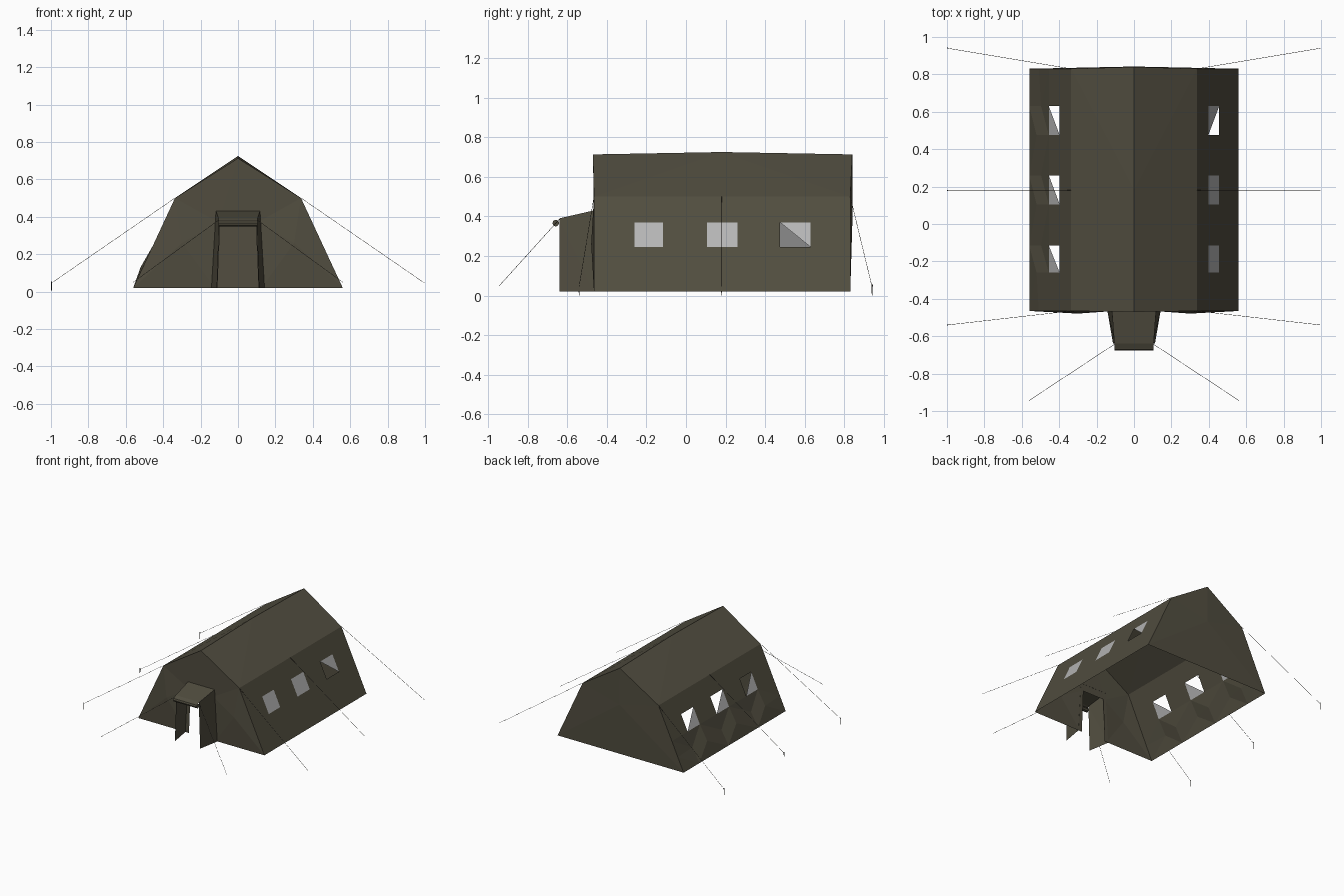
import bpy
import bmesh
import random
from mathutils import Vector

random.seed(4)
cube = bpy.data.objects.get("Cube")
if cube:
    bpy.data.objects.remove(cube)


def material(name, rgb):
    m = bpy.data.materials.new(name)
    m.use_nodes = True
    m.diffuse_color = (*rgb, 1)
    m.node_tree.nodes["Principled BSDF"].inputs["Base Color"].default_value = (*rgb, 1)
    return m


CANVAS = material("olive canvas", (0.082, 0.074, 0.05))
PANE = material("pale window film", (0.46, 0.46, 0.46))
DARK = material("dark rope", (0.03, 0.028, 0.022))


def sheet(name, polys, mat):
    """Object made of polygons, with shared corners merged."""
    bm = bmesh.new()
    for poly in polys:
        bm.faces.new([bm.verts.new(p) for p in poly])
    bmesh.ops.remove_doubles(bm, verts=bm.verts, dist=0.0005)
    bmesh.ops.triangulate(bm, faces=bm.faces)
    bmesh.ops.recalc_face_normals(bm, faces=bm.faces)
    me = bpy.data.meshes.new(name)
    bm.to_mesh(me)
    bm.free()
    me.materials.append(mat)
    ob = bpy.data.objects.new(name, me)
    bpy.context.collection.objects.link(ob)
    return ob


def rod(name, a, b, r1, r2, sides=4):
    a, b = Vector(a), Vector(b)
    bpy.ops.mesh.primitive_cone_add(vertices=sides, radius1=r1, radius2=r2,
                                    depth=(b - a).length, location=(a + b) / 2)
    ob = bpy.context.object
    ob.rotation_euler = (b - a).to_track_quat('Z', 'Y').to_euler()
    ob.name = name
    ob.data.materials.append(DARK)
    return ob


FRONT, MID, BACK = -0.465, 0.18, 0.83
BASE, EAVE, RIDGE = 0.02, 0.5, 0.713
FOOT_X, EAVE_X = 0.56, 0.337

# Roof slopes, with the ridge slightly raised in the middle
ridge = [(0, FRONT - 0.005, RIDGE), (0, MID, RIDGE + 0.012), (0, BACK + 0.01, RIDGE)]
for s, side in ((1, "left"), (-1, "right")):
    eave = [(s * EAVE_X, y, EAVE) for y in (FRONT, MID, BACK)]
    sheet(side + "_roof", [[eave[i], eave[i + 1], ridge[i + 1], ridge[i]]
                           for i in range(2)], CANVAS)

# Side walls with window openings
YS = [FRONT, -0.26, -0.115, 0.105, 0.26, 0.475, 0.63, BACK]
ZS = [BASE, 0.13, 0.245, 0.37, EAVE]
for s, side in ((1, "left"), (-1, "right")):
    def wall_point(i, j):
        z = ZS[j]
        t = (z - BASE) / (EAVE - BASE)
        x = FOOT_X + (EAVE_X - FOOT_X) * t
        # Loose canvas creases on one side only
        if s < 0 and j == 1 and 0 < i < len(YS) - 1:
            x += 0.012 if i % 2 else -0.012
        return (s * x, YS[i], z)

    walls = []
    for i in range(len(YS) - 1):
        for j in range(len(ZS) - 1):
            quad = [wall_point(i, j), wall_point(i + 1, j),
                    wall_point(i + 1, j + 1), wall_point(i, j + 1)]
            if j == 2 and i in (1, 3, 5):
                # Some window films are torn to a triangle
                if s > 0 and i < 5:
                    sheet(f"{side}_window_{i // 2 + 1}", [quad], PANE)
                elif s > 0:
                    sheet(f"{side}_window_{i // 2 + 1}", [quad[1:]], PANE)
                else:
                    sheet(f"{side}_window_{i // 2 + 1}", [quad[:2] + quad[3:]], PANE)
            else:
                walls.append(quad)
    sheet(side + "_wall", walls, CANVAS)

# Back wall, bulging slightly outwards
outline = [(-FOOT_X, BACK, BASE), (FOOT_X, BACK, BASE), (EAVE_X, BACK, EAVE),
           ridge[2], (-EAVE_X, BACK, EAVE)]
hub = (0, BACK + 0.012, 0.42)
sheet("back_wall", [[p, outline[(i + 1) % 5], hub]
                    for i, p in enumerate(outline)], CANVAS)

# Front wall around the doorway, with creased side panels
DOOR_FOOT, DOOR_HEAD, DOOR_Z = 0.125, 0.105, 0.37
front = [[(-EAVE_X, FRONT, EAVE), (-DOOR_HEAD, FRONT, DOOR_Z),
          (DOOR_HEAD, FRONT, DOOR_Z), (EAVE_X, FRONT, EAVE), ridge[0]]]
for s in (1, -1):
    panel = [(s * FOOT_X, FRONT, BASE), (s * DOOR_FOOT, FRONT, BASE),
             (s * DOOR_HEAD, FRONT, DOOR_Z), (s * EAVE_X, FRONT, EAVE)]
    crease = (s * 0.3, FRONT - 0.014, 0.26)
    front += [[p, panel[(i + 1) % 4], crease] for i, p in enumerate(panel)]
sheet("front_wall", front, CANVAS)

# Entrance porch: two tapering side walls, a sloping roof and a short valance
PORCH = -0.64
for s, side in ((1, "left"), (-1, "right")):
    sheet(side + "_porch_wall", [[(s * 0.142, FRONT, BASE), (s * 0.112, PORCH, BASE),
                                  (s * 0.1, PORCH, 0.39), (s * 0.118, FRONT, 0.43)]], CANVAS)
    # Inner door jamb
    sheet(side + "_door_jamb", [[(s * 0.142, FRONT, BASE), (s * 0.11, FRONT, BASE),
                                 (s * 0.095, FRONT, 0.37), (s * 0.118, FRONT, 0.43)]], CANVAS)
sheet("porch_roof", [[(-0.118, FRONT, 0.43), (0.118, FRONT, 0.43),
                      (0.105, PORCH, 0.392), (-0.105, PORCH, 0.392)],
                     [(-0.105, PORCH, 0.392), (0.105, PORCH, 0.392),
                      (0.105, PORCH - 0.025, 0.38), (-0.105, PORCH - 0.025, 0.38)]], CANVAS)

# Rolled-up door flap under the porch edge
roll = rod("rolled_door_flap", (-0.104, -0.658, 0.366), (0.104, -0.658, 0.366),
           0.017, 0.017, 8)
roll.data.materials[0] = CANVAS

# Guy ropes and ground pegs
for s, side in ((1, "left"), (-1, "right")):
    for place, y0, y1 in (("front", FRONT, -0.54), ("middle", MID, MID),
                          ("back", BACK, 0.94)):
        rod(f"{side}_{place}_rope", (s * EAVE_X, y0, EAVE), (s * 0.998, y1, 0.045),
            0.0012, 0.0012, 3)
        if s < 0:
            rod(f"{side}_{place}_peg", (s * 0.997, y1, 0), (s * 0.997, y1, 0.055),
                0.001, 0.004)
    rod(side + "_porch_rope", (s * 0.1, PORCH, 0.385), (s * 0.56, -0.943, 0.05),
        0.0012, 0.0012, 3)
